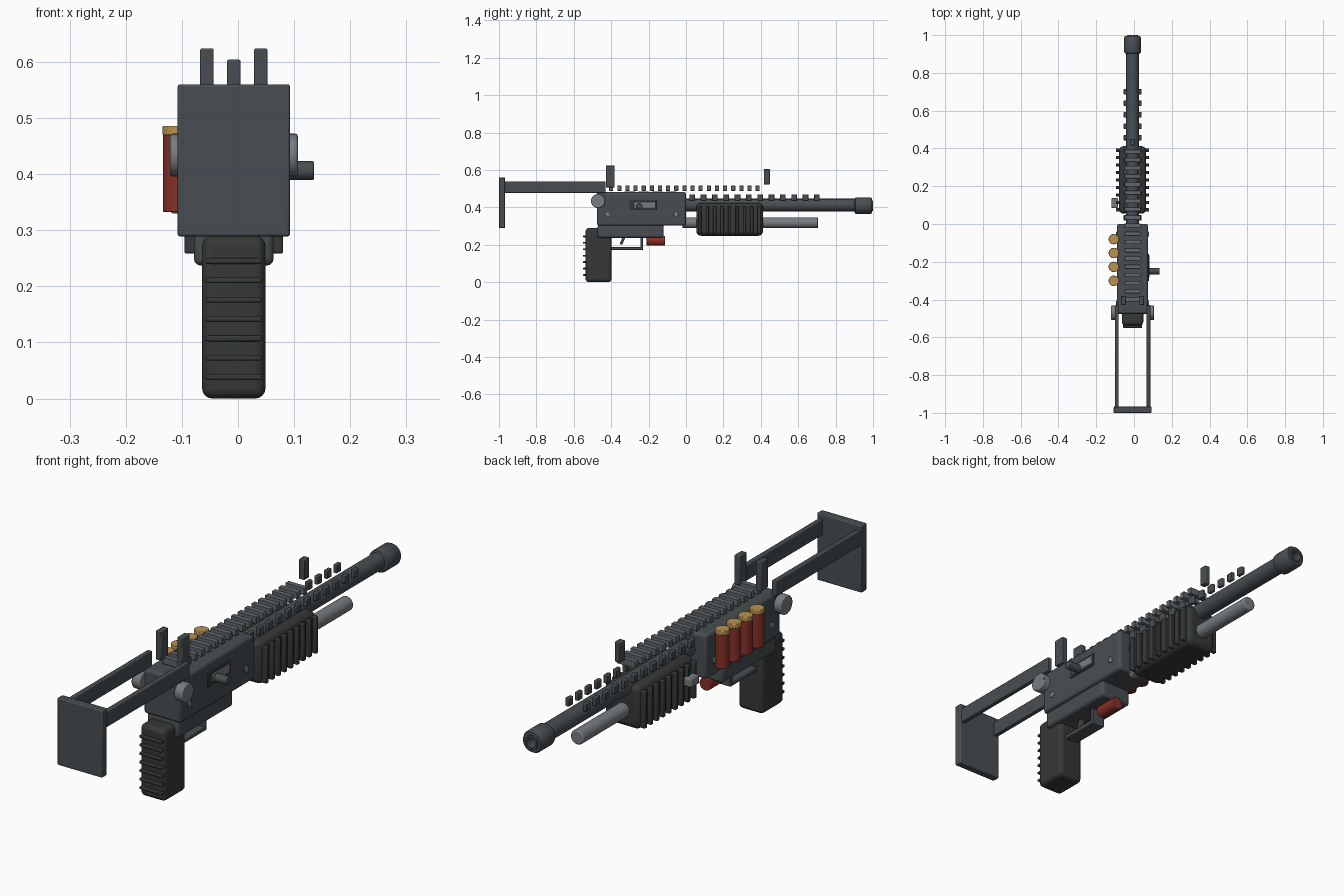
import bpy, math
from mathutils import Vector

if "Cube" in bpy.data.objects:
    bpy.data.objects.remove(bpy.data.objects["Cube"])

CX = -0.0075  # centre line of the gun


def mat(name, r, g, b):
    m = bpy.data.materials.new(name)
    m.diffuse_color = (r, g, b, 1)
    m.use_nodes = True
    m.node_tree.nodes["Principled BSDF"].inputs["Base Color"].default_value = m.diffuse_color
    return m


GUN = mat("gunmetal", 0.065, 0.076, 0.084)
GRIP = mat("dark_polymer", 0.036, 0.040, 0.038)
STEEL = mat("steel", 0.19, 0.205, 0.22)
RAIL = mat("rail_grey", 0.12, 0.135, 0.145)
RED = mat("red_hull", 0.24, 0.03, 0.022)
BRASS = mat("brass", 0.48, 0.29, 0.08)


def finish(ob, name, m, bevel=0.0, segs=2):
    ob.name = name
    ob.data.materials.append(m)
    if bevel:
        b = ob.modifiers.new("bevel", "BEVEL")
        b.width, b.segments, b.limit_method = bevel, segs, "ANGLE"
    bpy.ops.object.shade_smooth_by_angle(angle=math.radians(35))
    return ob


def box(name, x, y, z, m, bevel=0.003, segs=2, rot=0.0):
    """Box from (min, max) ranges, optionally tilted about x."""
    lo, hi = Vector((x[0], y[0], z[0])), Vector((x[1], y[1], z[1]))
    bpy.ops.mesh.primitive_cube_add(size=1, location=(lo + hi) / 2)
    ob = bpy.context.object
    ob.scale = hi - lo
    bpy.ops.object.transform_apply(location=False, rotation=False, scale=True)
    ob.rotation_euler.x = rot
    return finish(ob, name, m, bevel, segs)


def cyl(name, axis, span, c, r, m, bevel=0.003, verts=32):
    """Cylinder along an axis; c holds the two other coordinates in xyz order."""
    loc = list(c)
    loc.insert("xyz".index(axis), sum(span) / 2)
    rot = {"x": (0, math.pi / 2, 0), "y": (math.pi / 2, 0, 0), "z": (0, 0, 0)}[axis]
    bpy.ops.mesh.primitive_cylinder_add(vertices=verts, radius=r, depth=span[1] - span[0],
                                        location=loc, rotation=rot)
    return finish(bpy.context.object, name, m, bevel)


def lathe_y(name, profile, z, m, n=32):
    """Closed solid turned about the barrel axis from (radius, y) points."""
    verts, faces = [], []
    for r, y in profile:
        verts += [(CX + r * math.cos(2 * math.pi * k / n), y,
                   z + r * math.sin(2 * math.pi * k / n)) for k in range(n)]
    for i in range(len(profile) - 1):
        for k in range(n):
            j = (k + 1) % n
            faces.append((i * n + k, (i + 1) * n + k, (i + 1) * n + j, i * n + j))
    faces += [tuple(range(n)), tuple(reversed(range(len(verts) - n, len(verts))))]
    me = bpy.data.meshes.new(name)
    me.from_pydata(verts, [], faces)
    ob = bpy.data.objects.new(name, me)
    bpy.context.collection.objects.link(ob)
    bpy.ops.object.select_all(action="DESELECT")
    ob.select_set(True)
    bpy.context.view_layer.objects.active = ob
    return finish(ob, name, m)


def wide(w):
    return (CX - w / 2, CX + w / 2)


def side(s, inner, outer):
    return tuple(sorted((CX + s * inner, CX + s * outer)))


# Receiver
box("receiver", wide(0.165), (-0.476, 0.0), (0.302, 0.482), GUN, 0.012, 3)
box("lower_receiver", wide(0.142), (-0.472, -0.12), (0.237, 0.31), GUN, 0.012, 3)

# Pistol grip with rear ribs
box("pistol_grip", wide(0.113), (-0.537, -0.398), (0.0, 0.29), GRIP, 0.018, 4)
for i in range(7):
    z = 0.038 + i * 0.0345
    box(f"grip_rib_{i}", wide(0.1), (-0.55, -0.53), (z - 0.005, z + 0.005), GRIP)

# Trigger and guard
box("trigger_guard", wide(0.06), (-0.40, -0.23), (0.172, 0.188), GUN)
box("trigger_guard_post", wide(0.06), (-0.244, -0.23), (0.172, 0.245), GUN)
box("trigger", wide(0.02), (-0.345, -0.331), (0.2, 0.25), GUN, 0.003, 2, -0.4)

# Barrel, muzzle and magazine tube
cyl("barrel", "y", (-0.01, 0.93), (CX, 0.412), 0.034, GUN)
lathe_y("muzzle", [(0.034, 0.9), (0.043, 0.906), (0.045, 0.912), (0.045, 0.985), (0.04, 0.994),
                   (0.029, 0.995), (0.028, 1.0), (0.02, 1.0), (0.02, 0.94)], 0.409, GUN)
cyl("magazine_tube", "y", (-0.02, 0.707), (CX, 0.318), 0.029, STEEL, 0.005)

# Pump fore-end
box("fore_end", wide(0.144), (0.055, 0.412), (0.248, 0.424), GRIP, 0.025, 4)
for i in range(9):
    y = 0.075 + i * 0.0395
    box(f"fore_end_rib_{i}", wide(0.176), (y - 0.0085, y + 0.0085), (0.258, 0.408), GRIP, 0.004)
box("action_catch", (-0.12, -0.085), (0.085, 0.137), (0.33, 0.365), STEEL, 0.004)

# Heat shield tabs along both sides of the barrel
for s in (-1, 1):
    for i in range(12):
        y = 0.033 + i * 0.0606
        box(f"heat_shield_tab_{s}_{i}", side(s, 0.031, 0.047), (y - 0.015, y + 0.015),
            (0.436, 0.47), GUN)

# Top rail
for i in range(19):
    y = -0.4 + i * 0.0435
    box(f"rail_rib_{i}", wide(0.084), (y - 0.011, y + 0.011), (0.488, 0.516), RAIL, 0.002)

# Sights
for s in (-1, 1):
    box(f"rear_sight_{s}", side(s, 0.036, 0.06), (-0.429, -0.381), (0.507, 0.624), GUN)
box("front_sight", wide(0.024), (0.416, 0.449), (0.523, 0.604), GUN)

# Folding stock
box("butt_plate", wide(0.2), (-1.0, -0.967), (0.289, 0.56), GUN, 0.004)
for s in (-1, 1):
    box(f"stock_arm_{s}", side(s, 0.074, 0.094), (-0.975, -0.43), (0.477, 0.539), GUN)
    cyl(f"stock_pivot_{s}", "x", side(s, 0.076, 0.114), (-0.47, 0.434), 0.038, STEEL, 0.004)
    for k, y in enumerate((-0.418, -0.054)):
        cyl(f"receiver_pin_{s}_{k}", "x", side(s, 0.07, 0.087), (y, 0.363), 0.013, STEEL, 0.002, 20)

# Ejection port and bolt handle
box("ejection_port", side(1, 0.07, 0.086), (-0.303, -0.158), (0.386, 0.44), GRIP, 0.002)
box("bolt", side(1, 0.07, 0.089), (-0.28, -0.165), (0.396, 0.43), STEEL, 0.002)
cyl("bolt_handle", "x", (0.06, 0.135), (-0.25, 0.406), 0.017, GUN, 0.002)

# Shells carried on the left side
for i in range(4):
    y = -0.08 - i * 0.0735
    cyl(f"side_shell_{i}", "z", (0.332, 0.472), (-0.107, y), 0.0265, RED, 0.002)
    cyl(f"side_shell_cap_{i}", "z", (0.469, 0.486), (-0.107, y), 0.0275, BRASS, 0.002)

# Shell in the loading port
cyl("loading_shell", "y", (-0.21, -0.112), (CX, 0.221), 0.026, RED, 0.002)
